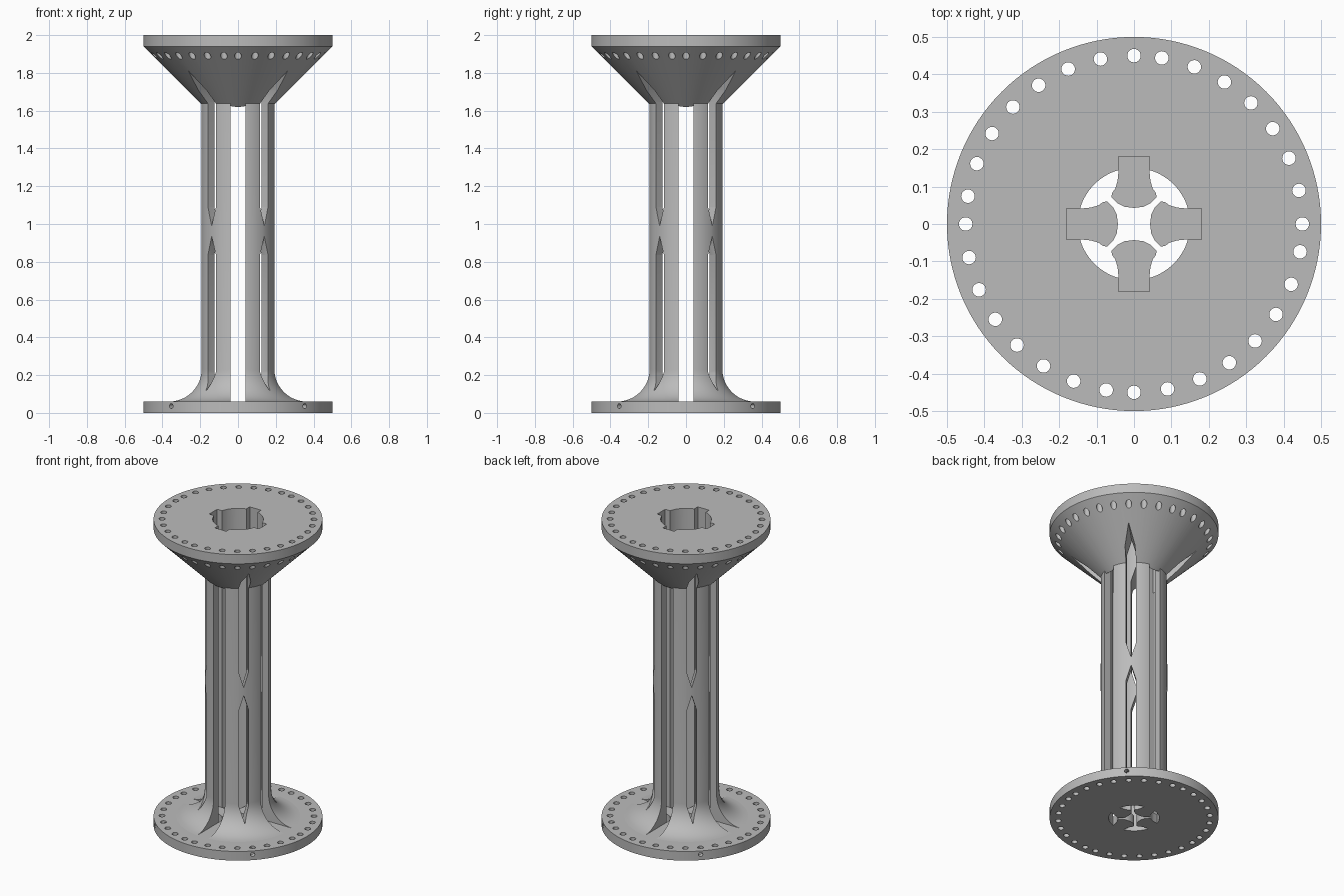
import bpy, bmesh
from math import pi, sin, cos, radians
from mathutils import Matrix, Vector

cube = bpy.data.objects.get("Cube")
if cube:
    bpy.data.objects.remove(cube)

grey = bpy.data.materials.new("plain grey")
grey.use_nodes = True
GREY = (0.5, 0.5, 0.5, 1)
grey.diffuse_color = GREY
grey.node_tree.nodes["Principled BSDF"].inputs["Base Color"].default_value = GREY

SEG = 128
FLANGE_R, BORE, TUBE_R = 0.5, 0.15, 0.197
FLANGE_T, HEAD_Z = 0.06, 1.62


def finish(name, bm):
    bmesh.ops.recalc_face_normals(bm, faces=bm.faces)
    mesh = bpy.data.meshes.new(name)
    bm.to_mesh(mesh)
    bm.free()
    mesh.materials.append(grey)
    obj = bpy.data.objects.new(name, mesh)
    bpy.context.collection.objects.link(obj)
    return obj


def lathe(name, profile):
    """Spin a closed (radius, height) outline around z."""
    bm = bmesh.new()
    rings = [[bm.verts.new((r * cos(2 * pi * i / SEG), r * sin(2 * pi * i / SEG), z))
              for r, z in profile] for i in range(SEG)]
    n = len(profile)
    for i in range(SEG):
        a, b = rings[i], rings[(i + 1) % SEG]
        for j in range(n):
            k = (j + 1) % n
            bm.faces.new((a[j], b[j], b[k], a[k]))
    return finish(name, bm)


def prism(name, outline, depth, matrix=Matrix()):
    """Extrude a flat outline by depth, centred on its own plane."""
    bm = bmesh.new()
    face = bm.faces.new([bm.verts.new((x, y, -depth / 2)) for x, y in outline])
    out = bmesh.ops.extrude_face_region(bm, geom=[face])
    bmesh.ops.translate(bm, vec=(0, 0, depth),
                        verts=[v for v in out["geom"] if isinstance(v, bmesh.types.BMVert)])
    bm.transform(matrix)
    return finish(name, bm)


def pegs(name, radius, depth, matrices):
    bm = bmesh.new()
    for m in matrices:
        bmesh.ops.create_cone(bm, cap_ends=True, segments=24, radius1=radius,
                              radius2=radius, depth=depth, matrix=m)
    return finish(name, bm)


def cut(obj, cutters):
    bpy.context.view_layer.objects.active = obj
    for c in cutters:
        mod = obj.modifiers.new("cut", 'BOOLEAN')
        mod.operation, mod.solver, mod.object = 'DIFFERENCE', 'EXACT', c
        bpy.ops.object.modifier_apply(modifier=mod.name)


# Solid parts: flat base, flared tube and conical head
bm = bmesh.new()
bmesh.ops.create_cone(bm, cap_ends=True, segments=SEG, radius1=FLANGE_R, radius2=FLANGE_R,
                      depth=FLANGE_T, matrix=Matrix.Translation((0, 0, FLANGE_T / 2)))
base = finish("base_flange", bm)

R = 0.17
flare = [(TUBE_R + R - R * sin(t), FLANGE_T + R - R * cos(t))
         for t in [pi / 2 * i / 12 for i in range(13)]]
column = lathe("slotted_column", [(BORE, FLANGE_T)] + flare + [(TUBE_R, 1.645), (BORE, 1.645)])

head = lathe("conical_head", [(BORE, HEAD_Z), (0.18, HEAD_Z), (FLANGE_R, 1.94),
                              (FLANGE_R, 2), (BORE, 2)])

# Cutters: long straight slots and keyways
def bar(half_length, half_width):
    l, w = half_length, half_width
    return [(-l, -w), (l, -w), (l, w), (-l, w)]


turns = [Matrix.Rotation(a, 4, 'Z') for a in (0, pi / 2)]
slots = [prism("slot_cutter", bar(0.6, 0.041), 5, t) for t in turns]
keyways = [prism("keyway_cutter", bar(0.18, 0.041), 5, t) for t in turns]


# Cutters: pointed windows on the diagonals
def window(z0, z1, angle):
    w, tip = 0.03, 0.1
    outline = [(0, z0), (w, z0 + tip), (w, z1 - tip), (0, z1), (-w, z1 - tip), (-w, z0 + tip)]
    return prism("window_cutter", outline, 1.2,
                 Matrix.Rotation(angle, 4, 'Z') @ Matrix.Rotation(pi / 2, 4, 'X'))


windows = [window(z0, z1, a) for z0, z1 in ((0.115, 0.935), (0.99, 1.81))
           for a in (pi / 4, -pi / 4)]

# Cutters: ring of lacing holes, eight per quarter turn
holes = pegs("hole_cutter", 0.018, 5,
             [Matrix.Translation((0.45 * cos(a), 0.45 * sin(a), 1))
              for a in [radians(90 * q + 11.5 * i) for q in range(4) for i in range(8)]])

# Cutters: small radial holes in the rim of the base
rim_holes = pegs("rim_hole_cutter", 0.013, 0.12,
                 [Matrix.Rotation(pi / 4 + q * pi / 2, 4, 'Z')
                  @ Matrix.Translation((0.48, 0, 0.036))
                  @ Matrix.Rotation(pi / 2, 4, 'Y') for q in range(4)])

# Cutter: cross-shaped opening in the floor, left between four bell-shaped tongues
half = [(0.046, 0.025), (0.056, 0.045), (0.072, 0.06), (0.082, 0.059),
        (0.095, 0.05), (0.115, 0.044), (0.144, 0.041)]
arc = [(BORE * cos(radians(a)), BORE * sin(radians(a))) for a in range(20, 71, 5)]
quarter = [(0.043, 0)] + half + arc + [(y, x) for x, y in reversed(half)]
outline = []
for q in range(4):
    turn = Matrix.Rotation(q * pi / 2, 2)
    outline += [tuple(turn @ Vector(p)) for p in quarter]
opening = prism("opening_cutter", outline, 1)

cut(base, [opening, holes, rim_holes])
cut(column, slots + windows)
cut(head, keyways + windows[2:] + [holes])

for c in slots + keyways + windows + [holes, rim_holes, opening]:
    bpy.data.objects.remove(c)

# Smooth round walls, crisp edges
for obj in (base, column, head):
    bpy.ops.object.select_all(action='DESELECT')
    obj.select_set(True)
    bpy.context.view_layer.objects.active = obj
    bpy.ops.object.shade_smooth_by_angle(angle=radians(25))
